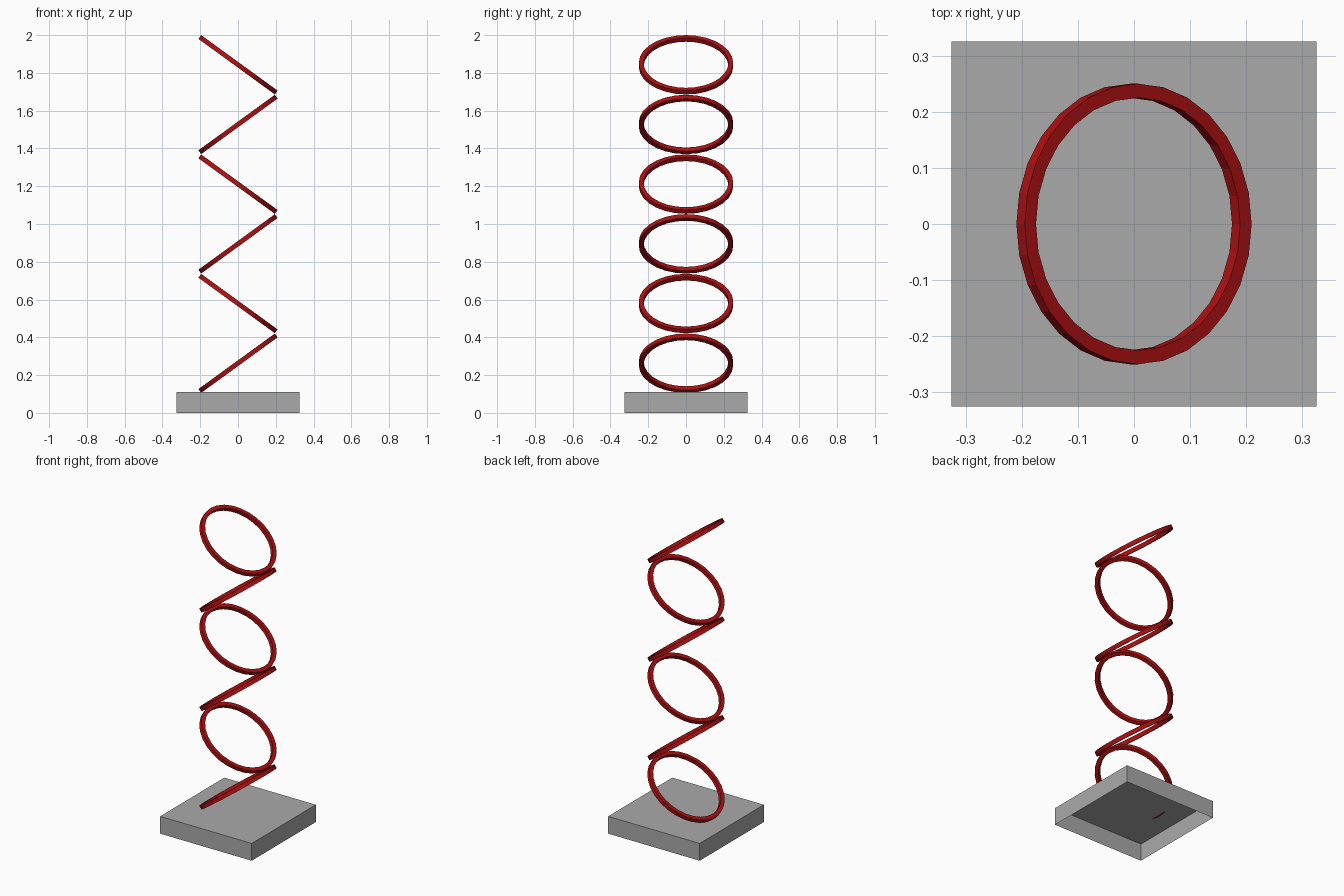
import bpy, bmesh, math
from mathutils import Matrix

if "Cube" in bpy.data.objects:
    bpy.data.objects.remove(bpy.data.objects["Cube"])

def material(name, color):
    m = bpy.data.materials.new(name)
    m.diffuse_color = (*color, 1)
    m.use_nodes = True
    m.node_tree.nodes["Principled BSDF"].inputs["Base Color"].default_value = m.diffuse_color
    return m

red = material("deep red", (0.42, 0.005, 0.006))
grey = material("mid grey", (0.40, 0.40, 0.40))

def add_object(name, bm, mat):
    bmesh.ops.recalc_face_normals(bm, faces=bm.faces)
    mesh = bpy.data.meshes.new(name)
    bm.to_mesh(mesh)
    bm.free()
    mesh.materials.append(mat)
    ob = bpy.data.objects.new(name, mesh)
    bpy.context.collection.objects.link(ob)
    return ob

# base: square slab shell, open underneath
BASE, HEIGHT = 0.65, 0.111
bm = bmesh.new()
bmesh.ops.create_cube(bm, size=1, matrix=Matrix.Translation((0, 0, HEIGHT / 2))
                      @ Matrix.Diagonal((BASE, BASE, HEIGHT, 1)))
bottom = [f for f in bm.faces if f.calc_center_median().z < 0.001]
bmesh.ops.delete(bm, geom=bottom, context='FACES_ONLY')
base = add_object("base", bm, grey)
# an open shell: make sure the normals face outward
if max(base.data.polygons, key=lambda p: p.center.z).normal.z < 0:
    base.data.flip_normals()

# rings: square section hoops, tilted alternately to form a zigzag tower
OUTER, INNER, HALF = 0.25, 0.225, 0.0125
SEGMENTS, COUNT, TILT = 28, 6, math.radians(36)
SECTION = [(OUTER, -HALF), (OUTER, HALF), (INNER, HALF), (INNER, -HALF)]
TOP_CENTRE, SPACING = 1.843, 0.316

for i in range(COUNT):
    bm = bmesh.new()
    loops = []
    for s in range(SEGMENTS):
        a = 2 * math.pi * s / SEGMENTS
        loops.append([bm.verts.new((r * math.cos(a), r * math.sin(a), z)) for r, z in SECTION])
    for s in range(SEGMENTS):
        p, q = loops[s], loops[(s + 1) % SEGMENTS]
        for k in range(4):
            n = (k + 1) % 4
            bm.faces.new((p[k], q[k], q[n], p[n]))
    angle = -TILT if i % 2 == 0 else TILT
    z = TOP_CENTRE - SPACING * (COUNT - 1 - i)
    bm.transform(Matrix.Translation((0, 0, z)) @ Matrix.Rotation(angle, 4, 'Y'))
    add_object(f"ring_{i + 1}", bm, red)
